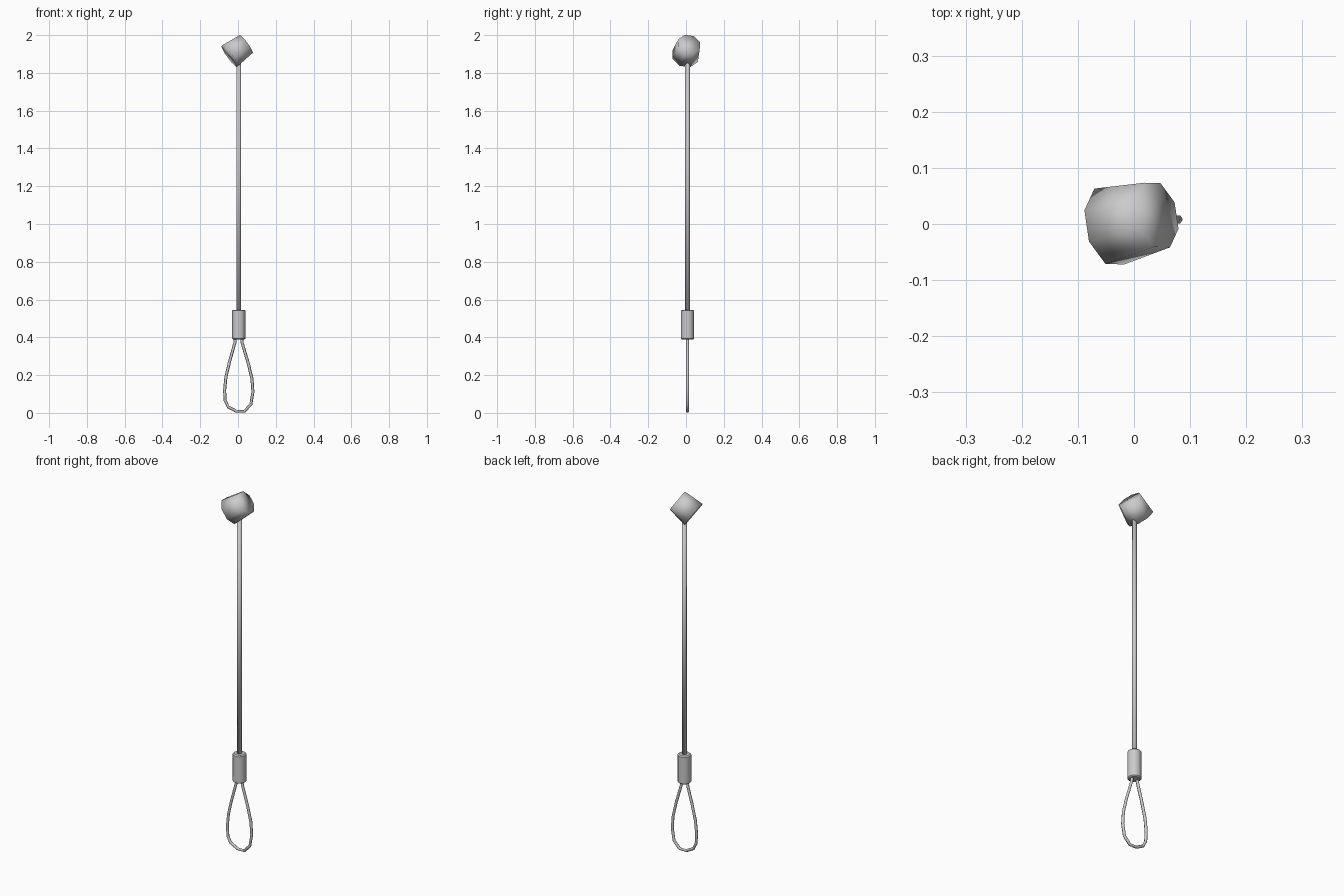
import bpy, bmesh
from math import pi, cos, sin
from mathutils import Vector

if "Cube" in bpy.data.objects:
    bpy.data.objects.remove(bpy.data.objects["Cube"])

CX, CY = 0.004, 0.008   # shared axis of rod, sleeve and loop


def finish(name, bm):
    bmesh.ops.recalc_face_normals(bm, faces=bm.faces)
    me = bpy.data.meshes.new(name)
    bm.to_mesh(me)
    bm.free()
    me.shade_smooth()
    ob = bpy.data.objects.new(name, me)
    bpy.context.collection.objects.link(ob)
    return ob


def lathe(name, rings, sides, u, v):
    """Capped solid through (centre, radius) rings, u and v span the section."""
    bm = bmesh.new()
    loops = [[bm.verts.new(Vector(c) + r * (cos(2 * pi * i / sides) * u + sin(2 * pi * i / sides) * v))
              for i in range(sides)] for c, r in rings]
    for a, b in zip(loops, loops[1:]):
        for i in range(sides):
            j = (i + 1) % sides
            bm.faces.new((a[i], a[j], b[j], b[i]))
    bm.faces.new(loops[0][::-1])
    bm.faces.new(loops[-1])
    return finish(name, bm)


X, Y = Vector((1, 0, 0)), Vector((0, 1, 0))

# tilted eight-sided head, slightly tapered
low, high = Vector((-0.044, -0.0045, 1.889)), Vector((0.0415, 0.016, 1.951))
axis = (high - low).normalized()
u = Vector((-0.029, 0.0715, 0.0145))
u = (u - axis * u.dot(axis)).normalized()
lathe("head", [(low, 0.074), (high, 0.063)], 8, u, axis.cross(u))

# long rod
lathe("rod", [((CX, CY, 0.53), 0.0125), ((CX, CY, 1.88), 0.0125)], 8, X, Y)

# crimp sleeve with softened rims
profile = [(0.388, 0.029), (0.393, 0.035), (0.541, 0.035), (0.546, 0.029)]
sleeve = lathe("sleeve", [((CX, CY, z), r) for z, r in profile], 12, X, Y)
bpy.context.view_layer.objects.active = sleeve
sleeve.select_set(True)
bpy.ops.object.shade_smooth_by_angle(angle=0.7)

# wire loop
path = [(-0.012, 0.41), (-0.017, 0.37), (-0.045, 0.27), (-0.064, 0.19), (-0.071, 0.12),
        (-0.068, 0.065), (-0.052, 0.032), (-0.008, 0.0085), (0.034, 0.0085), (0.068, 0.045),
        (0.079, 0.11), (0.074, 0.18), (0.055, 0.26), (0.022, 0.37), (0.018, 0.41)]
bm = bmesh.new()
rings = []
for k, (x, z) in enumerate(path):
    a, b = path[max(k - 1, 0)], path[min(k + 1, len(path) - 1)]
    t = Vector((b[0] - a[0], 0, b[1] - a[1])).normalized()
    n = t.cross(Y)
    rings.append([bm.verts.new(Vector((x, CY, z)) + 0.008 * (cos(i * pi / 3) * n + sin(i * pi / 3) * Y))
                  for i in range(6)])
for a, b in zip(rings, rings[1:]):
    for i in range(6):
        j = (i + 1) % 6
        bm.faces.new((a[i], a[j], b[j], b[i]))
bm.faces.new(rings[0])
bm.faces.new(rings[-1])
finish("wire_loop", bm)
